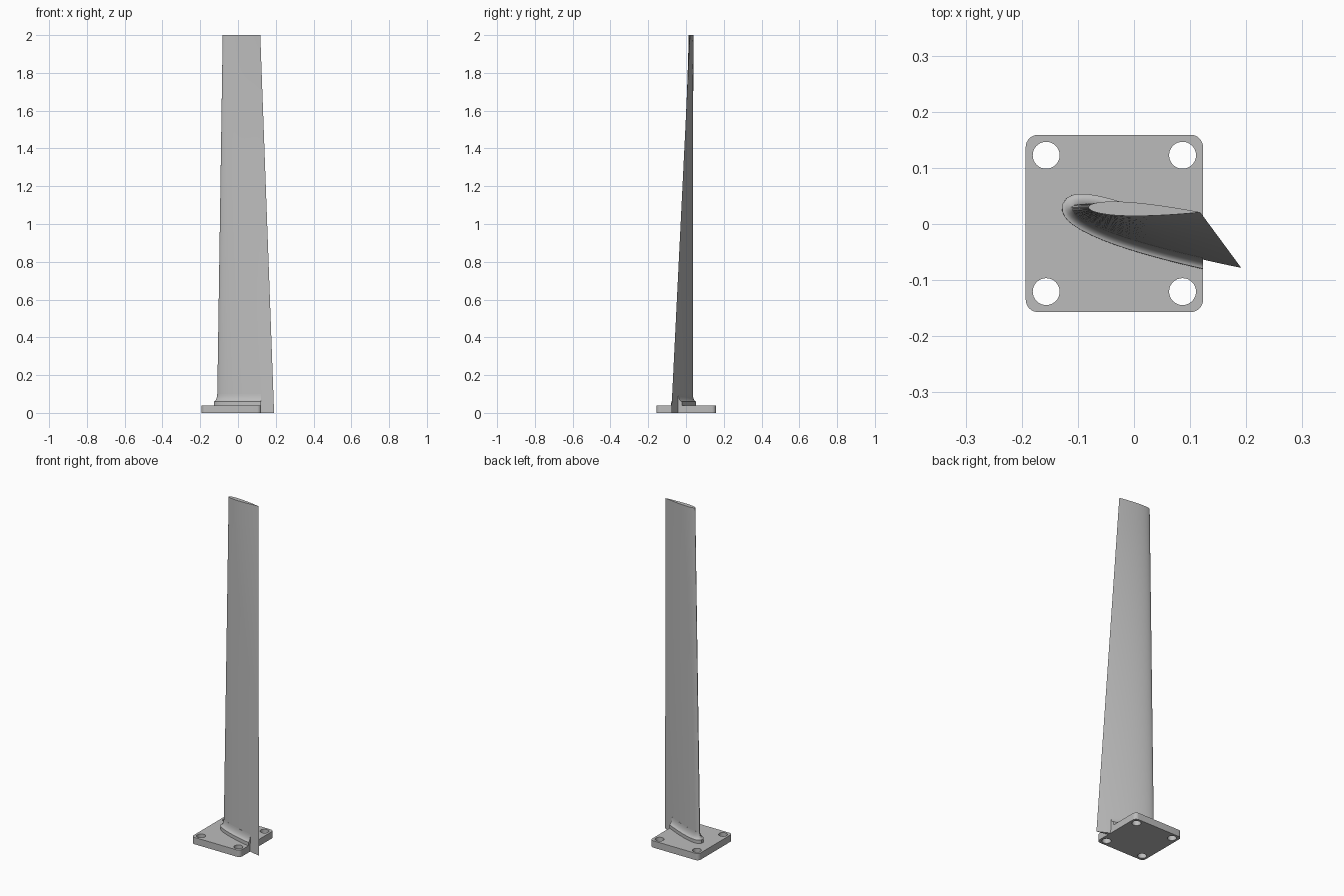
import bpy, bmesh, math
from mathutils import Vector

cube = bpy.data.objects.get("Cube")
if cube:
    bpy.data.objects.remove(cube, do_unlink=True)

metal = bpy.data.materials.new("light_grey")
metal.use_nodes = True
metal.diffuse_color = (0.5, 0.5, 0.5, 1)
metal.node_tree.nodes["Principled BSDF"].inputs["Base Color"].default_value = (0.5, 0.5, 0.5, 1)

HEIGHT, PLATE_TOP, PLATE_X, PLATE_HALF = 2.0, 0.04, -0.035, 0.158
ROOT = (Vector((-0.111, 0.03)), Vector((0.191, -0.078)))   # leading, trailing edge
TIP = (Vector((-0.081, 0.03)), Vector((0.118, 0.021)))
STEPS, THICK = 28, 0.125


def half_thickness(t):
    return 5 * THICK * (0.2969 * math.sqrt(t) - 0.126 * t - 0.3516 * t**2
                        + 0.2843 * t**3 - 0.1036 * t**4)


def section(z, offset=0.0):
    """Closed airfoil outline at height z, pushed outward by offset."""
    f = z / HEIGHT
    lead, trail = ROOT[0].lerp(TIP[0], f), ROOT[1].lerp(TIP[1], f)
    chord = trail - lead
    across = Vector((-chord.y, chord.x))
    pts = []
    for i in range(2 * STEPS):
        a = math.pi * i / STEPS                 # trailing edge, over the top, back below
        t = (1 + math.cos(a)) / 2
        side = 1 if i <= STEPS else -1
        pts.append(lead + chord * t + across * side * half_thickness(t))
    out = []
    for i, p in enumerate(pts):
        run = pts[(i + 1) % len(pts)] - pts[i - 1]
        normal = Vector((run.y, -run.x)).normalized()
        out.append(Vector((*(p + normal * offset), z)))
    return out


def loft(name, rings, clip_x=None):
    bm = bmesh.new()
    loops = [[bm.verts.new(p) for p in ring] for ring in rings]
    for low, high in zip(loops, loops[1:]):
        for i in range(len(low)):
            j = (i + 1) % len(low)
            bm.faces.new((low[i], low[j], high[j], high[i]))
    bm.faces.new(loops[0][::-1])
    bm.faces.new(loops[-1])
    if clip_x is not None:
        geom = bm.verts[:] + bm.edges[:] + bm.faces[:]
        cut = bmesh.ops.bisect_plane(bm, geom=geom, plane_co=(clip_x, 0, 0),
                                     plane_no=(1, 0, 0), clear_outer=True)
        edges = [e for e in cut["geom_cut"] if isinstance(e, bmesh.types.BMEdge)]
        bmesh.ops.holes_fill(bm, edges=edges)
    bmesh.ops.recalc_face_normals(bm, faces=bm.faces)
    mesh = bpy.data.meshes.new(name)
    bm.to_mesh(mesh)
    bm.free()
    obj = bpy.data.objects.new(name, mesh)
    bpy.context.collection.objects.link(obj)
    finish(obj)


def finish(obj):
    obj.data.materials.clear()
    obj.data.materials.append(metal)
    bpy.ops.object.select_all(action="DESELECT")
    obj.select_set(True)
    bpy.context.view_layer.objects.active = obj
    bpy.ops.object.shade_smooth_by_angle(angle=math.radians(30))


# Tapered, twisted blade
loft("blade", [section(HEIGHT * i / 16) for i in range(17)])

# Raised collar with a concave fillet, cut flush with the plate edge
WIDTH, LEDGE, RISE = 0.018, 0.06, 0.04
collar = [section(PLATE_TOP - 0.005, WIDTH), section(LEDGE, WIDTH)]
for i in range(1, 9):
    a = math.pi / 2 * i / 8
    collar.append(section(LEDGE + RISE * (1 - math.cos(a)), WIDTH * (1 - math.sin(a)) + 0.0002))
loft("root_fillet", collar, PLATE_X + PLATE_HALF)

# Rounded mounting plate with four bolt holes
curve = bpy.data.curves.new("mounting_plate", "CURVE")
curve.dimensions = "2D"
curve.fill_mode = "BOTH"
curve.extrude = PLATE_TOP / 2


def add_outline(points):
    spline = curve.splines.new("POLY")
    spline.points.add(len(points) - 1)
    for sp, (x, y) in zip(spline.points, points):
        sp.co = (x, y, 0, 1)
    spline.use_cyclic_u = True


CORNER, HOLE, SPACING = 0.022, 0.024, 0.1215
inner = PLATE_HALF - CORNER
outline = []
for k, (sx, sy) in enumerate([(1, 1), (-1, 1), (-1, -1), (1, -1)]):
    for i in range(9):
        a = math.pi / 2 * (k + i / 8)
        outline.append((sx * inner + CORNER * math.cos(a), sy * inner + CORNER * math.sin(a)))
    ring = [2 * math.pi * i / 32 for i in range(32)]
    add_outline([(sx * SPACING + HOLE * math.cos(a), sy * SPACING + HOLE * math.sin(a))
                 for a in ring])
add_outline(outline)
plate = bpy.data.objects.new("mounting_plate", curve)
plate.location = (PLATE_X, 0.001, PLATE_TOP / 2)
bpy.context.collection.objects.link(plate)
bpy.ops.object.select_all(action="DESELECT")
plate.select_set(True)
bpy.context.view_layer.objects.active = plate
bpy.ops.object.convert(target="MESH")
plate = bpy.context.view_layer.objects.active
bm = bmesh.new()
bm.from_mesh(plate.data)
bmesh.ops.remove_doubles(bm, verts=bm.verts, dist=0.0001)
bmesh.ops.recalc_face_normals(bm, faces=bm.faces)
bm.to_mesh(plate.data)
bm.free()
finish(plate)
